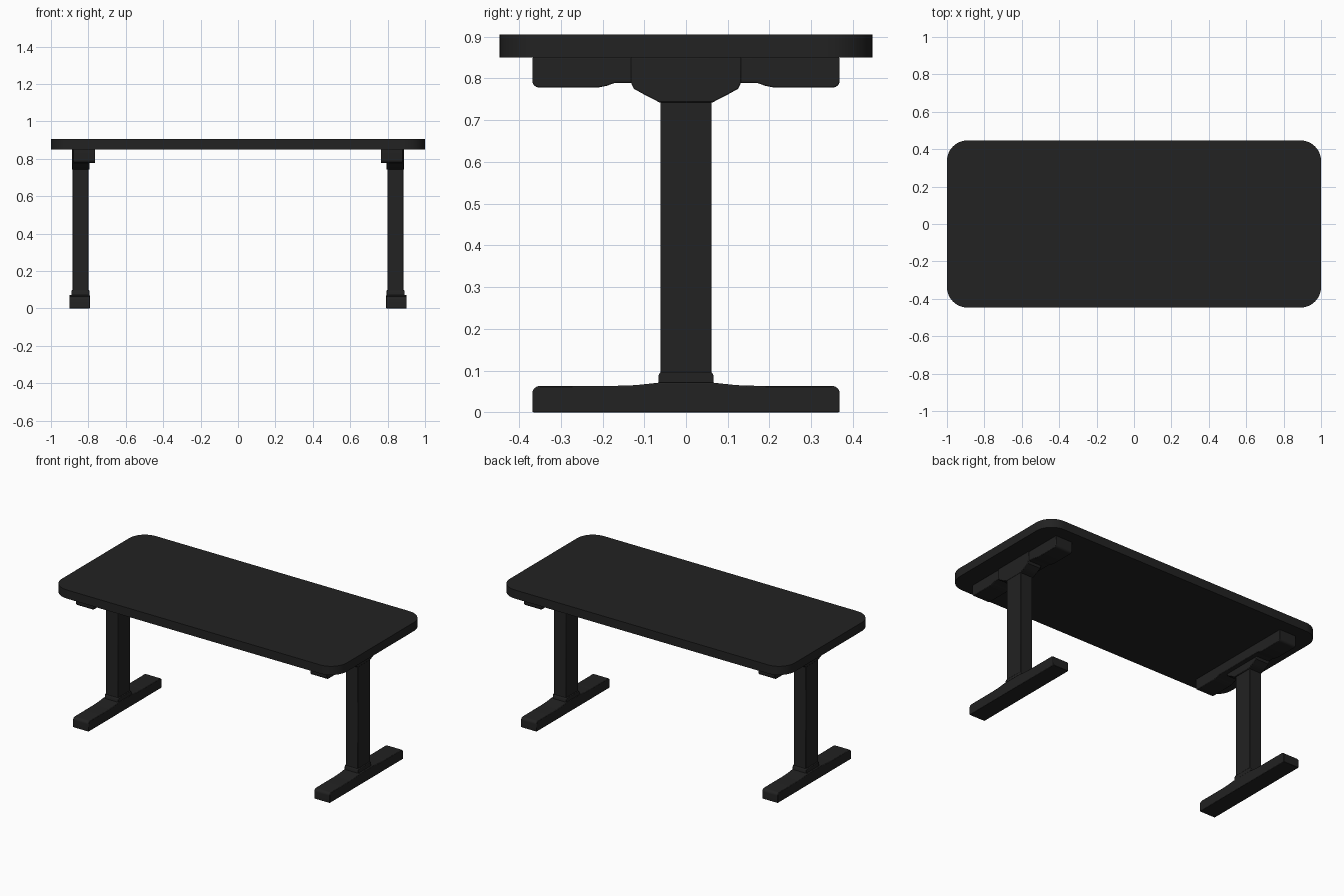
import bpy, bmesh, math
from mathutils import Vector

cube = bpy.data.objects.get("Cube")
if cube:
    bpy.data.objects.remove(cube, do_unlink=True)

black = bpy.data.materials.new("matte_black")
black.use_nodes = True
colour = (0.016, 0.016, 0.016, 1)
black.diffuse_color = colour
bsdf = next(n for n in black.node_tree.nodes if n.type == 'BSDF_PRINCIPLED')
bsdf.inputs["Base Color"].default_value = colour


def arc(cx, cy, r, start, end, steps=6):
    """Points on an arc, angles in degrees."""
    angles = [math.radians(start + (end - start) * i / steps) for i in range(steps + 1)]
    return [(cx + r * math.cos(a), cy + r * math.sin(a)) for a in angles]


def symmetric(half):
    """Close a half profile by reflecting it in its first coordinate."""
    return half + [(-a, b) for a, b in reversed(half) if abs(a) > 1e-6]


def prism(name, outline, axis, low, high, bevel=0.003, pair=True):
    """Extrude an outline along x or z, with softened rims and an optional twin."""
    def place(a, b, t):
        return Vector((t, a, b)) if axis == 'x' else Vector((a, b, t))
    bm = bmesh.new()
    base = bm.faces.new([bm.verts.new(place(a, b, low)) for a, b in outline])
    new = bmesh.ops.extrude_face_region(bm, geom=[base])["geom"]
    shift = place(0, 0, high - low)
    bmesh.ops.translate(bm, verts=[v for v in new if isinstance(v, bmesh.types.BMVert)], vec=shift)
    bmesh.ops.recalc_face_normals(bm, faces=bm.faces)
    mesh = bpy.data.meshes.new(name)
    bm.to_mesh(mesh)
    bm.free()
    mesh.materials.append(black)
    ob = bpy.data.objects.new(name, mesh)
    bpy.context.collection.objects.link(ob)
    if bevel:
        mod = ob.modifiers.new("soft_edges", 'BEVEL')
        mod.width, mod.segments, mod.angle_limit = bevel, 2, math.radians(40)
    if pair:
        ob.modifiers.new("other_side", 'MIRROR')
    bpy.ops.object.select_all(action='DESELECT')
    ob.select_set(True)
    bpy.context.view_layer.objects.active = ob
    bpy.ops.object.shade_smooth_by_angle(angle=math.radians(30))
    return ob


# Tabletop with rounded corners
r, w, d = 0.11, 1.0, 0.447
top = []
for sx, sy, start in ((1, 1, 0), (-1, 1, 90), (-1, -1, 180), (1, -1, 270)):
    top += arc(sx * (w - r), sy * (d - r), r, start, start + 90, 10)
prism("tabletop", top, 'z', 0.85, 0.905, bevel=0, pair=False)

# Long feet, flat below, rounded at the ends and swelling toward the column
foot = [(0.368, 0)] + arc(0.35, 0.045, 0.018, 0, 90)
foot += [(0.18, 0.063), (0.12, 0.065), (0.065, 0.071)]
prism("foot", symmetric(foot), 'x', 0.792, 0.902)

# Collar where the column meets the foot
collar = [(0.066, 0.06), (0.066, 0.088), (0.061, 0.097)]
prism("column_collar", symmetric(collar), 'x', 0.794, 0.891)

# Column
column = [(0.061, 0.06), (0.061, 0.80)]
prism("column", symmetric(column), 'x', 0.80, 0.885)

# Flared bracket on top of the column
bracket = [(0.132, 0.85), (0.132, 0.79), (0.125, 0.775), (0.10, 0.761), (0.063, 0.742)]
prism("column_bracket", symmetric(bracket), 'x', 0.793, 0.887)

# Support arm under the tabletop, shallower in the middle
arm = [(0.368, 0.85)] + arc(0.352, 0.794, 0.016, 0, -90)
arm += [(0.21, 0.778), (0.19, 0.782), (0.17, 0.789)]
prism("support_arm", symmetric(arm), 'x', 0.764, 0.882)
